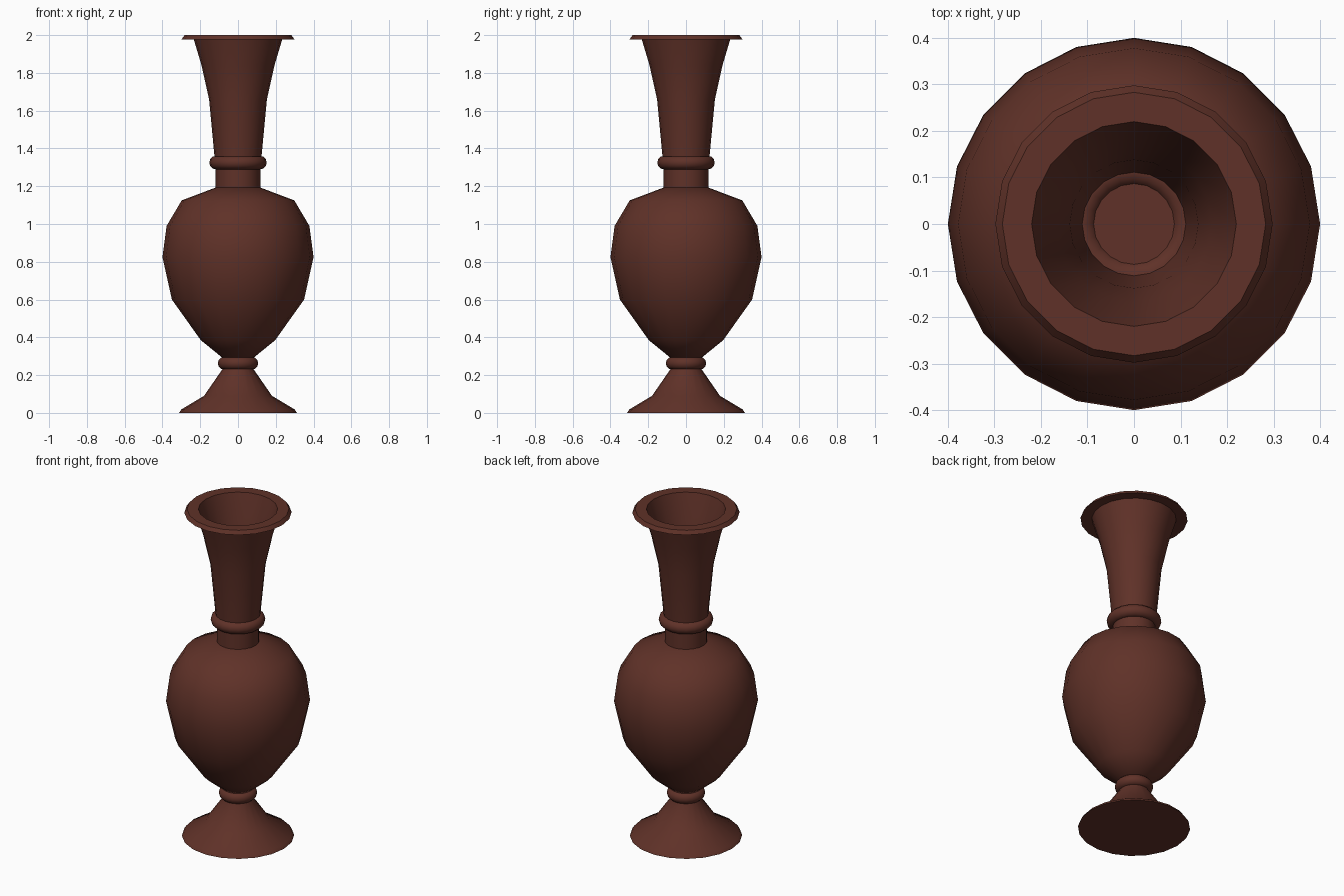
import bpy, bmesh, math

cube = bpy.data.objects.get("Cube")
if cube:
    bpy.data.objects.remove(cube, do_unlink=True)

SIDES = 20

clay = bpy.data.materials.new("dark_red_brown")
clay.use_nodes = True
colour = (0.115, 0.031, 0.021, 1)
clay.diffuse_color = colour
clay.node_tree.nodes["Principled BSDF"].inputs["Base Color"].default_value = colour


def lathe(name, profile, closed=False):
    """Turn (radius, height) points around z; open profiles get end caps."""
    bm = bmesh.new()
    rings = []
    for r, z in profile:
        rings.append([bm.verts.new((r * math.cos(a), r * math.sin(a), z))
                      for a in (math.tau * i / SIDES for i in range(SIDES))])
    pairs = list(zip(rings, rings[1:]))
    if closed:
        pairs.append((rings[-1], rings[0]))
    else:
        bm.faces.new(rings[0])
        bm.faces.new(rings[-1])
    for low, high in pairs:
        for i in range(SIDES):
            j = (i + 1) % SIDES
            bm.faces.new((low[i], low[j], high[j], high[i]))
    bmesh.ops.recalc_face_normals(bm, faces=bm.faces)
    mesh = bpy.data.meshes.new(name)
    bm.to_mesh(mesh)
    bm.free()
    mesh.materials.append(clay)
    obj = bpy.data.objects.new(name, mesh)
    bpy.context.collection.objects.link(obj)
    bpy.ops.object.select_all(action='DESELECT')
    obj.select_set(True)
    bpy.context.view_layer.objects.active = obj
    bpy.ops.object.shade_smooth_by_angle(angle=math.radians(45))
    return obj


def collar(name, radius, z, thickness, steps=12):
    """Rounded ring around the stem."""
    lathe(name, [(radius + thickness * math.cos(math.tau * k / steps),
                  z + thickness * math.sin(math.tau * k / steps))
                 for k in range(steps)], closed=True)


# Flared foot
lathe("foot", [(0.312, 0), (0.30, 0.018), (0.18, 0.09), (0.08, 0.235), (0.07, 0.28)])
collar("lower_collar", 0.073, 0.263, 0.034)

# Belly
lathe("body", [(0.08, 0.29), (0.197, 0.385), (0.35, 0.60), (0.40, 0.825),
               (0.378, 0.99), (0.298, 1.125), (0.118, 1.193)])

# Straight stem between belly and neck
lathe("neck_base", [(0.118, 1.185), (0.118, 1.34)])
collar("upper_collar", 0.116, 1.325, 0.036)

# Hollow trumpet neck with a flat lip: outside up, over the lip, inside down
lathe("neck", [(0.122, 1.33), (0.153, 1.66), (0.193, 1.84), (0.235, 1.98),
               (0.298, 1.978), (0.283, 2.0), (0.22, 2.0),
               (0.167, 1.81), (0.138, 1.65), (0.11, 1.345)])
